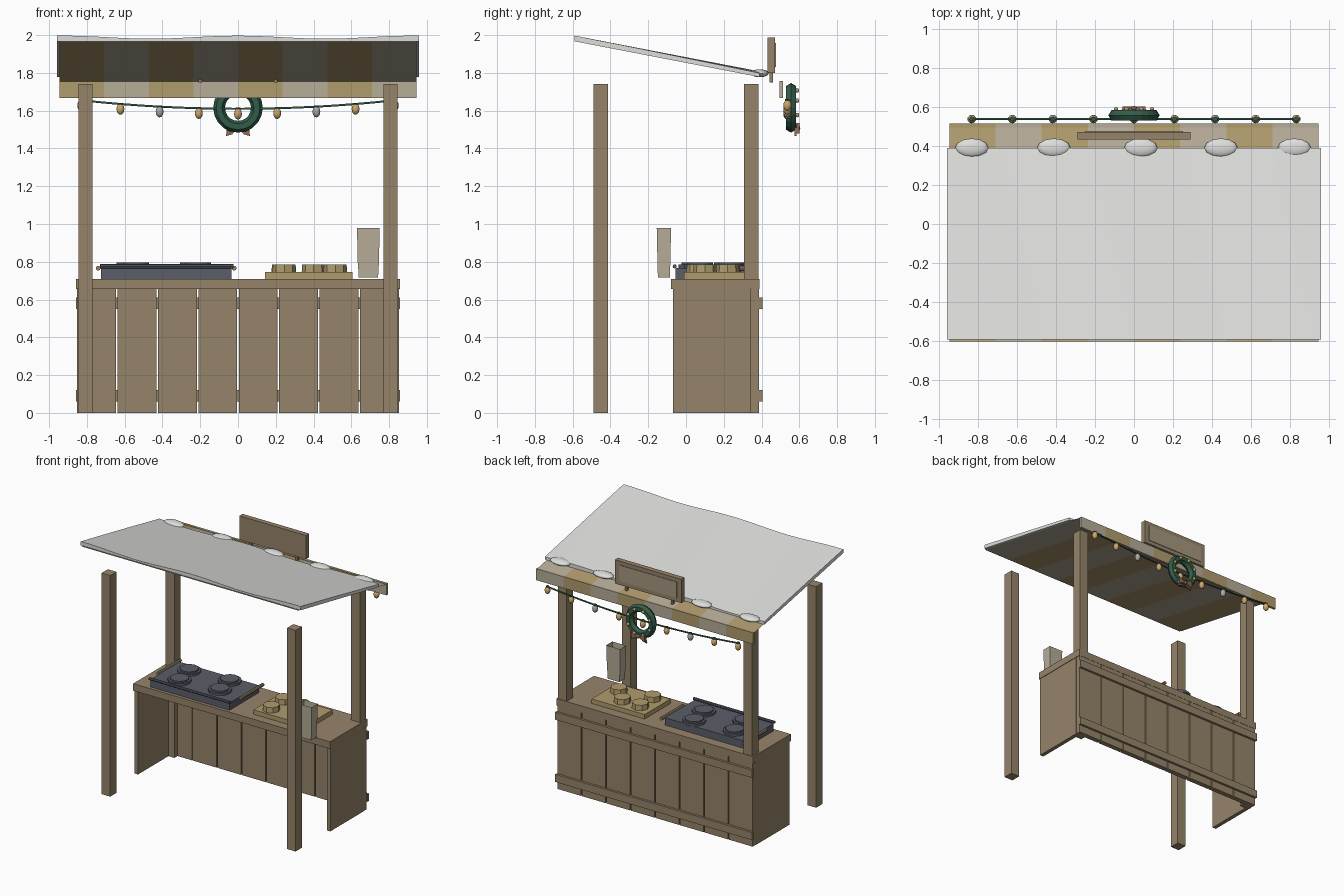
import bpy
import bmesh
import math
from mathutils import Matrix, Vector

cube = bpy.data.objects.get("Cube")
if cube:
    bpy.data.objects.remove(cube, do_unlink=True)


def material(name, rgb):
    lin = [(c / 255 / 12.92) if c < 11 else ((c / 255 + 0.055) / 1.055) ** 2.4 for c in rgb]
    m = bpy.data.materials.new(name)
    m.use_nodes = True
    m.diffuse_color = (*lin, 1)
    m.node_tree.nodes["Principled BSDF"].inputs["Base Color"].default_value = (*lin, 1)
    return m


WOOD = material("brown wood", (150, 132, 106))
CREAM = material("cream cloth", (183, 173, 153))
TAN = material("tan", (176, 156, 109))
SNOW = material("snow", (222, 222, 220))
GREEN = material("pine green", (50, 92, 74))
METAL = material("dark metal", (90, 94, 105))
WARM = material("warm bulb", (205, 168, 108))
PALE = material("pale bulb", (170, 170, 165))
PANEL = material("sign panel", (165, 151, 127))
BOW = material("bow brown", (142, 107, 86))


def finish(name, bm, *mats, smooth=None):
    bmesh.ops.recalc_face_normals(bm, faces=bm.faces[:])
    me = bpy.data.meshes.new(name)
    bm.to_mesh(me)
    bm.free()
    for m in mats:
        me.materials.append(m)
    ob = bpy.data.objects.new(name, me)
    bpy.context.collection.objects.link(ob)
    if smooth:
        bpy.ops.object.select_all(action='DESELECT')
        ob.select_set(True)
        bpy.context.view_layer.objects.active = ob
        bpy.ops.object.shade_smooth_by_angle(angle=math.radians(smooth))
    return ob


def box(name, x, y, z, mat):
    bm = bmesh.new()
    bmesh.ops.create_cube(bm, size=1)
    for v in bm.verts:
        v.co = [a + (b - a) * (c + 0.5) for (a, b), c in zip((x, y, z), v.co)]
    return finish(name, bm, mat)


def rod(name, a, b, r, mat, sides=8, r2=None):
    a, b = Vector(a), Vector(b)
    bm = bmesh.new()
    turn = (b - a).to_track_quat('Z', 'Y').to_matrix().to_4x4()
    bmesh.ops.create_cone(bm, cap_ends=True, segments=sides, radius1=r, radius2=r2 or r,
                          depth=(b - a).length, matrix=Matrix.Translation((a + b) / 2) @ turn)
    return finish(name, bm, mat, smooth=40)


def ball(name, pos, size, mat, seg=10, rings=6):
    bm = bmesh.new()
    bmesh.ops.create_uvsphere(bm, u_segments=seg, v_segments=rings, radius=1,
                              matrix=Matrix.Translation(pos) @ Matrix.Diagonal((*size, 1)))
    return finish(name, bm, mat, smooth=60)


def plate(name, outline, y0, y1, mat):
    bm = bmesh.new()
    face = bm.faces.new([bm.verts.new((x, y0, z)) for x, z in outline])
    out = bmesh.ops.extrude_face_region(bm, geom=[face])
    for v in out["geom"]:
        if isinstance(v, bmesh.types.BMVert):
            v.co.y = y1
    return finish(name, bm, mat)


# Posts and counter sides
for side, s in (("right", -1), ("left", 1)):
    xs = sorted((s * 0.77, s * 0.845))
    box(f"front_post_{side}", xs, (-0.49, -0.412), (0, 1.74), WOOD)
    box(f"back_post_{side}", xs, (0.308, 0.384), (0, 1.74), WOOD)
    box(f"counter_side_{side}", sorted((s * 0.822, s * 0.853)), (-0.07, 0.345), (0, 0.656), WOOD)

# Counter top, planks and rails
box("counter_top", (-0.857, 0.857), (-0.08, 0.388), (0.655, 0.71), WOOD)
pitch = 1.71 / 8
for i in range(8):
    x = -0.855 + i * pitch
    box(f"counter_plank_{i}", (x + 0.004, x + pitch - 0.004), (0.347, 0.386), (0, 0.656), WOOD)
for name, z in (("lower_rail", 0.06), ("upper_rail", 0.55)):
    box(name, (-0.857, 0.857), (0.384, 0.404), (z, z + 0.06), WOOD)


def roof_z(y):
    return 1.965 - 0.193 * (y + 0.6)


# Striped canopy sheet and valance
STRIPES = 8
width = 1.89 / STRIPES
bm = bmesh.new()
for i in range(STRIPES):
    x = -0.945 + i * width
    corners = ((x, -0.6), (x + width, -0.6), (x + width, 0.51), (x, 0.51))
    f = bm.faces.new([bm.verts.new((px, py, roof_z(py))) for px, py in corners])
    f.material_index = i % 2
    box(f"valance_{i}", (x, x + width), (0.495, 0.514), (1.667, 1.757), (TAN, CREAM)[i % 2])
bmesh.ops.remove_doubles(bm, verts=bm.verts[:], dist=0.0001)
finish("canopy", bm, TAN, CREAM)

# Wavy snow sheet with soft mounds along the low edge
bm = bmesh.new()
bmesh.ops.create_grid(bm, x_segments=24, y_segments=8, size=1)
out = bmesh.ops.extrude_face_region(bm, geom=bm.faces[:])
top = {g for g in out["geom"] if isinstance(g, bmesh.types.BMVert)}
for v in bm.verts:
    x, y = v.co.x * 0.957, -0.1 + v.co.y * 0.49
    lift = 0.004
    if v in top:
        lift = 0.026 + 0.008 * math.cos(x * 6.8 + (y + 0.59) * 1.5)
    v.co = (x, y, roof_z(y) + lift)
finish("roof_snow", bm, SNOW, smooth=40)
for i, x in enumerate((-0.83, -0.41, 0.035, 0.445, 0.82)):
    ball(f"snow_mound_{i}", (x, 0.39, 1.798), (0.085, 0.048, 0.021), SNOW, 12, 8)

# Sign board with framed panel and stakes
box("sign_board", (-0.29, 0.29), (0.432, 0.472), (1.80, 1.987), WOOD)
box("sign_panel", (-0.25, 0.25), (0.47, 0.476), (1.83, 1.957), PANEL)
for x in (-0.2, 0.2):
    box("sign_stake", (x - 0.009, x + 0.009), (0.442, 0.46), (1.75, 1.81), WOOD)

# String lights
LY = 0.537


def cable_z(x):
    return 1.61 + 0.045 * (x / 0.83) ** 2


curve = bpy.data.curves.new("light_cable", 'CURVE')
curve.dimensions = '3D'
curve.bevel_depth = 0.006
curve.bevel_resolution = 1
line = curve.splines.new('POLY')
line.points.add(16)
for i, p in enumerate(line.points):
    x = -0.84 + i * 0.105
    p.co = (x, LY, cable_z(x), 1)
curve.materials.append(GREEN)
bpy.context.collection.objects.link(bpy.data.objects.new("light_cable", curve))
for i in range(9):
    x = (i - 4) * 0.2075
    z = cable_z(x)
    rod(f"bulb_cap_{i}", (x, LY, z - 0.012), (x, LY, z + 0.006), 0.012, GREEN)
    ball(f"bulb_{i}", (x, LY, z - 0.027), (0.022, 0.022, 0.03), PALE if i in (2, 6) else WARM)

# Wreath with berries and bow
WZ = 1.615
bpy.ops.mesh.primitive_torus_add(major_segments=20, minor_segments=6, major_radius=0.1,
                                 minor_radius=0.031, location=(0, 0.556, WZ),
                                 rotation=(math.pi / 2, 0, 0))
wreath = bpy.context.object
wreath.name = "wreath"
wreath.data.materials.append(GREEN)
for i in range(8):
    a = (i + 0.5) * math.pi / 4
    ball(f"berry_{i}", (0.1 * math.cos(a), 0.588, WZ + 0.1 * math.sin(a)), (0.012,) * 3, WARM, 8, 5)
for side, s in (("right", -1), ("left", 1)):
    loop = [(0, 1.505), (s * 0.06, 1.478), (s * 0.06, 1.535)]
    tail = [(0, 1.515), (s * 0.03, 1.475), (s * 0.065, 1.465), (s * 0.055, 1.51)]
    plate(f"bow_loop_{side}", loop, 0.584, 0.6, BOW)
    plate(f"bow_tail_{side}", tail, 0.574, 0.585, BOW)
ball("bow_knot", (0, 0.593, 1.507), (0.015, 0.012, 0.015), BOW, 8, 6)

# Griddle with burners and handles
box("griddle_body", (-0.725, -0.035), (-0.055, 0.31), (0.71, 0.768), METAL)
rod("griddle_rail", (-0.73, -0.06, 0.776), (-0.025, -0.06, 0.776), 0.011, METAL)
for x in (-0.74, -0.02):
    rod("griddle_handle", (x, 0.06, 0.766), (x, 0.34, 0.766), 0.013, WOOD)
for x, y in ((-0.54, 0.045), (-0.575, 0.215), (-0.21, 0.075), (-0.24, 0.24)):
    rod("burner", (x, y, 0.765), (x, y, 0.785), 0.085, METAL, 12)
    rod("burner_top", (x, y, 0.78), (x, y, 0.796), 0.068, METAL, 12)

# Serving board with round cakes
box("serving_board", (0.143, 0.605), (-0.01, 0.31), (0.71, 0.745), TAN)
for x, y in ((0.245, 0.065), (0.24, 0.225), (0.4, 0.22), (0.515, 0.1)):
    rod("round_cake", (x, y, 0.742), (x, y, 0.786), 0.063, TAN, 8, 0.06)

# Tapered paper holder, open at the top
bm = bmesh.new()
bmesh.ops.create_cube(bm, size=2)
for v in bm.verts:
    up = v.co.z > 0
    v.co = (0.69 + v.co.x * (0.06 if up else 0.052), -0.117 + v.co.y * (0.038 if up else 0.032),
            0.98 if up else 0.717)
lid = max(bm.faces, key=lambda f: f.calc_center_median().z)
bmesh.ops.inset_region(bm, faces=[lid], thickness=0.006)
bmesh.ops.translate(bm, verts=lid.verts[:], vec=(0, 0, -0.2))
finish("paper_holder", bm, CREAM)
